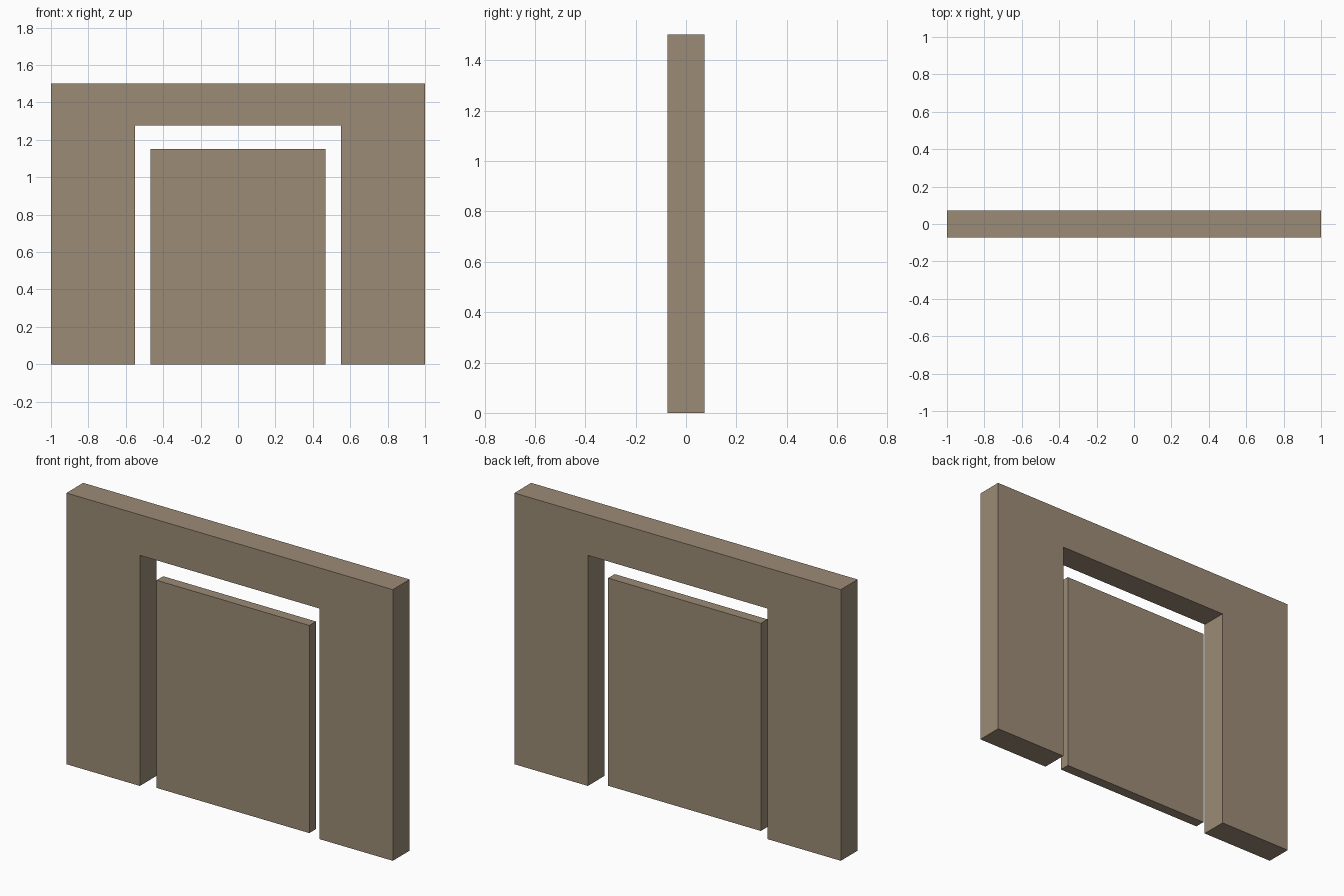
import bpy
import bmesh

if "Cube" in bpy.data.objects:
    bpy.data.objects.remove(bpy.data.objects["Cube"])

stone = bpy.data.materials.new("stone")
stone.diffuse_color = (0.33, 0.26, 0.18, 1.0)
stone.use_nodes = True
stone.node_tree.nodes["Principled BSDF"].inputs["Base Color"].default_value = stone.diffuse_color


def extrude_profile(name, points, y_front, y_back):
    """Extrude a closed XZ outline from y_front to y_back."""
    bm = bmesh.new()
    face = bm.faces.new([bm.verts.new((x, y_front, z)) for x, z in points])
    result = bmesh.ops.extrude_face_region(bm, geom=[face], use_keep_orig=True)
    moved = [g for g in result["geom"] if isinstance(g, bmesh.types.BMVert)]
    bmesh.ops.translate(bm, verts=moved, vec=(0, y_back - y_front, 0))
    bmesh.ops.recalc_face_normals(bm, faces=bm.faces)
    mesh = bpy.data.meshes.new(name)
    bm.to_mesh(mesh)
    bm.free()
    mesh.materials.append(stone)
    obj = bpy.data.objects.new(name, mesh)
    bpy.context.collection.objects.link(obj)
    return obj


def mirrored(half):
    """Complete a right-hand outline with its left-hand mirror image."""
    return half + [(-x, z) for x, z in reversed(half)]


# Wall surround with a doorway, open at the floor
extrude_profile("doorway_wall",
                mirrored([(0.55, 1.277), (0.55, 0), (1, 0), (1, 1.502)]),
                -0.0735, 0.0735)

# Thin door slab standing free inside the opening, set towards the front
extrude_profile("door_panel",
                mirrored([(0.468, 0), (0.468, 1.15)]),
                -0.0445, 0.0135)
